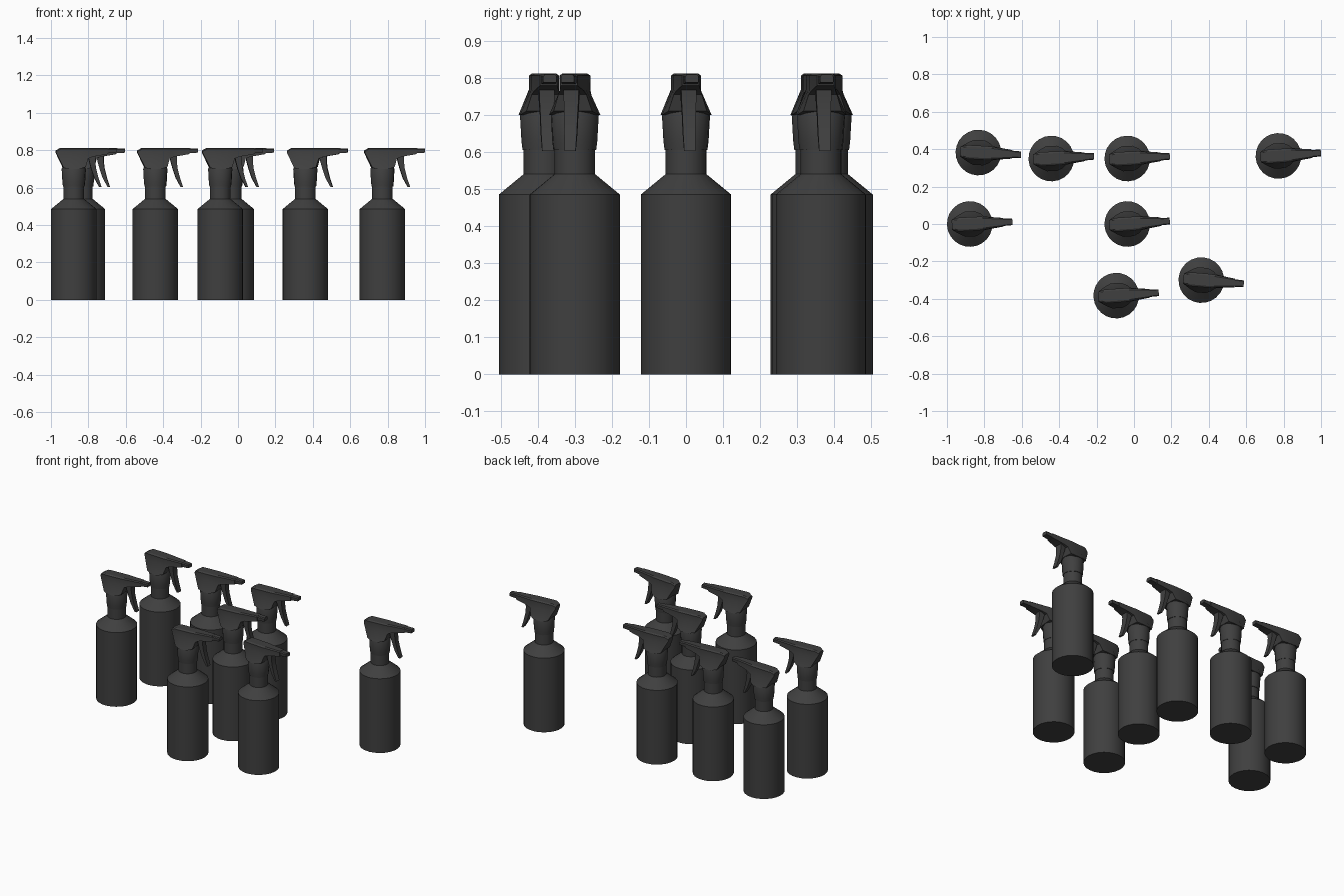
import bpy, bmesh, math
from mathutils import Matrix

cube = bpy.data.objects.get("Cube")
if cube:
    bpy.data.objects.remove(cube, do_unlink=True)

mat = bpy.data.materials.new("charcoal plastic")
mat.use_nodes = True
COLOUR = (0.05, 0.05, 0.05, 1)
mat.diffuse_color = COLOUR
mat.node_tree.nodes["Principled BSDF"].inputs["Base Color"].default_value = COLOUR


def loft(name, rings, angle=30):
    """Skin a row of equal-length closed rings and cap both ends."""
    bm = bmesh.new()
    rows = [[bm.verts.new(p) for p in ring] for ring in rings]
    n = len(rows[0])
    for a, b in zip(rows, rows[1:]):
        for i in range(n):
            j = (i + 1) % n
            bm.faces.new((a[i], a[j], b[j], b[i]))
    bm.faces.new(rows[0])
    bm.faces.new(rows[-1])
    bmesh.ops.recalc_face_normals(bm, faces=bm.faces)
    mesh = bpy.data.meshes.new(name)
    bm.to_mesh(mesh)
    bm.free()
    mesh.materials.append(mat)
    obj = bpy.data.objects.new(name, mesh)
    bpy.context.collection.objects.link(obj)
    bpy.ops.object.select_all(action="DESELECT")
    obj.select_set(True)
    bpy.context.view_layer.objects.active = obj
    bpy.ops.object.shade_smooth_by_angle(angle=math.radians(angle))
    return obj


def turned(name, profile, sides):
    """Round part from (radius, height) pairs."""
    turn = [2 * math.pi * i / sides for i in range(sides)]
    return loft(name, [[(r * math.cos(t), r * math.sin(t), z) for t in turn]
                       for r, z in profile])


def head_ring(x, low, wide, mid, narrow, top):
    """Section of the head: flared skirt below, narrow barrel above."""
    half = [(wide, low), (narrow, mid), (narrow, top - 0.006), (narrow * 0.75, top)]
    return ([(x, y, z) for y, z in half]
            + [(x, -y, z) for y, z in reversed(half)])


def trigger_ring(x, z, depth, half):
    return [(x - depth, -half, z), (x + depth, -half, z),
            (x + depth, half, z), (x - depth, half, z)]


# Parts of one sprayer, spout along +x
bottle = turned("bottle", [(0.122, 0), (0.122, 0.485), (0.055, 0.54), (0.055, 0.61)], 24)
collar = turned("collar", [(0.058, 0.605), (0.061, 0.63), (0.065, 0.70), (0.058, 0.715)], 16)
head = loft("spray_head", [
    head_ring(-0.096, 0.786, 0.026, 0.79, 0.026, 0.799),
    head_ring(-0.072, 0.738, 0.042, 0.772, 0.034, 0.812),
    head_ring(-0.056, 0.705, 0.052, 0.768, 0.037, 0.812),
    head_ring(-0.025, 0.700, 0.067, 0.766, 0.037, 0.812),
    head_ring(0.03, 0.700, 0.067, 0.766, 0.037, 0.812),
    head_ring(0.062, 0.710, 0.052, 0.766, 0.036, 0.812),
    head_ring(0.075, 0.755, 0.038, 0.768, 0.034, 0.812),
    head_ring(0.10, 0.765, 0.033, 0.772, 0.031, 0.812),
    head_ring(0.18, 0.779, 0.023, 0.782, 0.023, 0.812)])
nozzle = loft("nozzle", [
    head_ring(0.175, 0.783, 0.019, 0.786, 0.02, 0.811),
    head_ring(0.228, 0.787, 0.017, 0.79, 0.018, 0.809)])
trigger = loft("trigger", [
    trigger_ring(0.095, 0.775, 0.020, 0.021),
    trigger_ring(0.098, 0.74, 0.016, 0.020),
    trigger_ring(0.106, 0.70, 0.013, 0.018),
    trigger_ring(0.121, 0.65, 0.011, 0.017),
    trigger_ring(0.142, 0.603, 0.006, 0.015)])
parts = [bottle, collar, head, nozzle, trigger]

# Placement of each sprayer: x, y, heading in degrees
places = [(-0.832, 0.382, -3), (-0.442, 0.35, 3), (-0.036, 0.35, 3),
          (0.772, 0.364, 4), (-0.878, 0, 3), (-0.036, 0, 4),
          (-0.095, -0.383, 4), (0.36, -0.3, -5)]
for number, (x, y, heading) in enumerate(places):
    place = Matrix.Translation((x, y, 0)) @ Matrix.Rotation(math.radians(heading), 4, "Z")
    for part in parts:
        obj = part
        if number:
            obj = bpy.data.objects.new(f"{part.name}_{number + 1}", part.data)
            bpy.context.collection.objects.link(obj)
        obj.matrix_world = place
